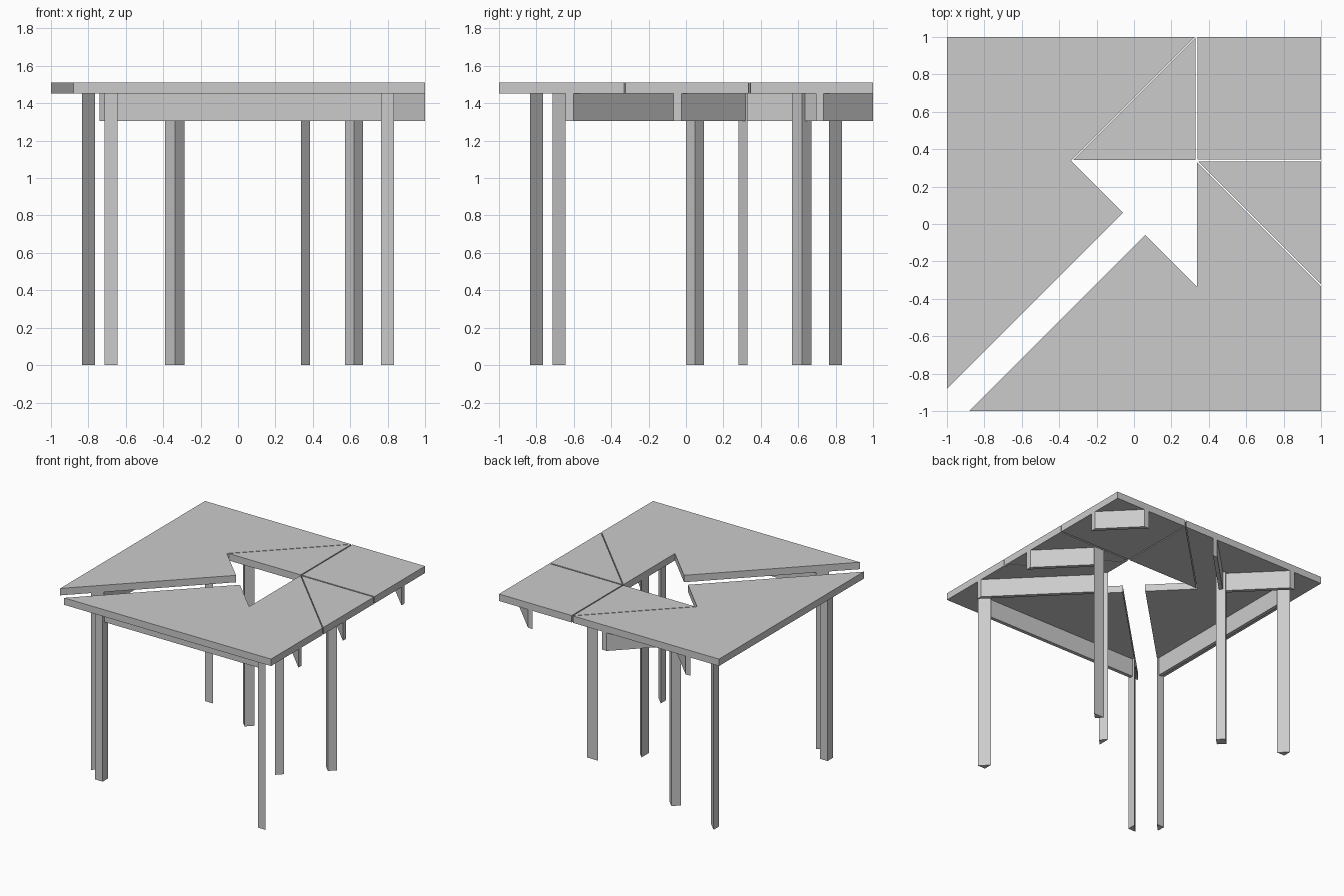
import bpy, bmesh
from mathutils import Vector

cube = bpy.data.objects.get("Cube")
if cube:
    bpy.data.objects.remove(cube)

TOP, UNDER, APRON = 1.51, 1.453, 1.304
THICK = 0.03

grey = bpy.data.materials.new("plain grey")
grey.use_nodes = True
colour = (0.6, 0.6, 0.6, 1)
grey.diffuse_color = colour
grey.node_tree.nodes["Principled BSDF"].inputs["Base Color"].default_value = colour


def prism(name, outline, low, high):
    """Extrude a flat outline from low to high."""
    bm = bmesh.new()
    face = bm.faces.new([bm.verts.new((x, y, low)) for x, y in outline])
    grown = bmesh.ops.extrude_face_region(bm, geom=[face])["geom"]
    moved = [v for v in grown if isinstance(v, bmesh.types.BMVert)]
    bmesh.ops.translate(bm, verts=moved, vec=(0, 0, high - low))
    bmesh.ops.recalc_face_normals(bm, faces=bm.faces)
    mesh = bpy.data.meshes.new(name)
    bm.to_mesh(mesh)
    bm.free()
    mesh.materials.append(grey)
    obj = bpy.data.objects.new(name, mesh)
    bpy.context.collection.objects.link(obj)
    return obj


def rail(name, start, end, start_cut=None, end_cut=None):
    """Upright board along a line; a cut axis mitres that end flush with the table edge."""
    a, b = Vector(start), Vector(end)
    along = (b - a).normalized()
    side = Vector((-along.y, along.x)) * THICK / 2

    def corner(p, s, cut):
        q = p + s
        if cut is not None:
            q += along * ((p[cut] - q[cut]) / along[cut])
        return q

    prism(name, [corner(a, side, start_cut), corner(b, side, end_cut),
                 corner(b, -side, end_cut), corner(a, -side, start_cut)], APRON, UNDER)


# Seven table tops
tops = {
    "left_large_top": [(-1, 1), (-1, -.88), (-.06, .06)],
    "front_large_top": [(-.88, -1), (1, -1), (.06, -.06)],
    "right_slanted_top": [(.336, -.336), (1, -1), (1, -.332), (.336, .332)],
    "right_small_top": [(.343, .334), (1, -.323), (1, .334)],
    "square_top": [(.339, .345), (1, .345), (1, 1), (.339, 1)],
    "back_medium_top": [(-1, 1), (-.337, .337), (.326, 1)],
    "back_small_top": [(-.323, .343), (.33, .343), (.33, .996)],
}
for name, outline in tops.items():
    prism(name, outline, UNDER, TOP)

# Legs of the two large tables, long side flush with the slanted edges
IN, OUT, GAP = .765, .835, .12
prism("front_right_leg", [(OUT, -OUT), (IN, -IN), (IN, -OUT)], 0, UNDER)
prism("front_left_leg", [(GAP - OUT, -OUT), (GAP - IN, -OUT), (GAP - IN, -IN)], 0, UNDER)
prism("left_front_leg", [(-OUT, GAP - OUT), (-IN, GAP - IN), (-OUT, GAP - IN)], 0, UNDER)
prism("left_back_leg", [(-OUT, OUT), (-OUT, IN), (-IN, IN)], 0, UNDER)

# Legs of the smaller tables
W = .049
prism("right_slanted_leg", [(.336, .048 - W), (.336 + W, .048), (.336, .048 + W)], 0, UNDER)
prism("right_small_leg", [(.62 - W, .33), (.62, .33 - W), (.62 + W, .33)], 0, UNDER)
lx, ly, R = -.338, .62, .052
prism("back_medium_leg", [(lx - R, ly), (lx, ly - R), (lx + R, ly), (lx, ly + R)], 0, UNDER)

# Rails joining the legs of the large tables
rail("front_rail", (GAP - IN, -.8), (IN, -.8))
rail("left_rail", (-.8, GAP - IN), (-.8, IN))

# Diagonal rails running out to the table edges
rail("right_slanted_rail", (.361, .017), (1, -.622), end_cut=0)
rail("right_small_rail", (.645, .31), (1, -.045), end_cut=0)
rail("square_rail", (.715, 1), (1, .715), start_cut=1, end_cut=0)
rail("back_medium_left_rail", (lx - R / 2, ly + R / 2), (lx + ly - 1, 1), end_cut=1)
rail("back_medium_right_rail", (lx + R / 2, ly + R / 2), (lx - ly + 1, 1), end_cut=1)
